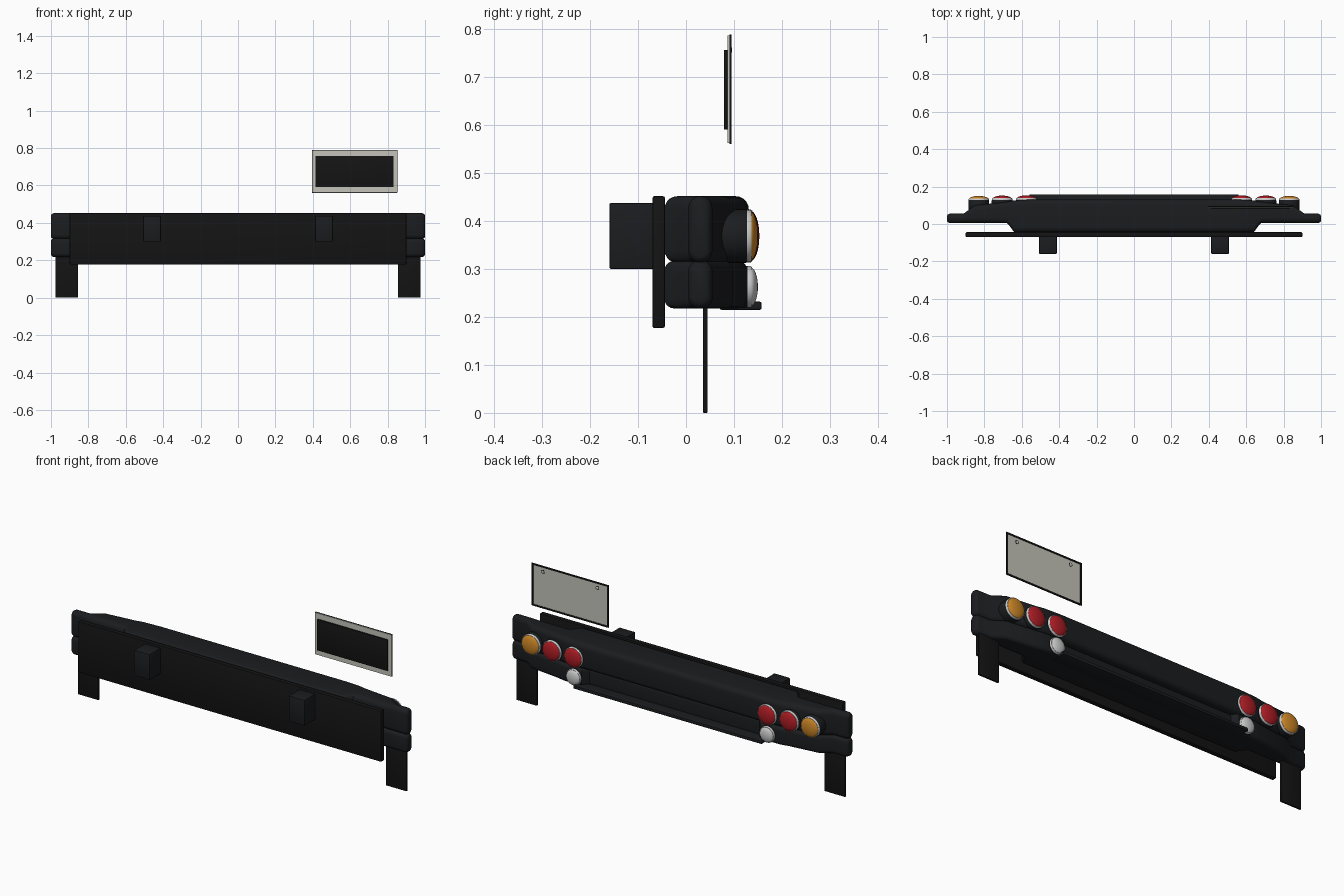
import bpy, bmesh, math
from mathutils import Matrix

if "Cube" in bpy.data.objects:
    bpy.data.objects.remove(bpy.data.objects["Cube"])


def material(name, r, g, b):
    m = bpy.data.materials.new(name)
    m.diffuse_color = (r, g, b, 1)
    m.use_nodes = True
    m.node_tree.nodes["Principled BSDF"].inputs["Base Color"].default_value = m.diffuse_color
    return m


BLACK = material("black_plastic", 0.011, 0.012, 0.014)
RUBBER = material("black_rubber", 0.007, 0.007, 0.007)
RED = material("red_lens", 0.42, 0.012, 0.018)
AMBER = material("amber_lens", 0.6, 0.24, 0.02)
CLEAR = material("clear_lens", 0.62, 0.63, 0.65)
CHROME = material("chrome", 0.6, 0.6, 0.62)
CREAM = material("plate_cream", 0.55, 0.55, 0.49)


def finish(name, bm, mat, angle=35):
    bmesh.ops.recalc_face_normals(bm, faces=bm.faces)
    me = bpy.data.meshes.new(name)
    bm.to_mesh(me)
    bm.free()
    ob = bpy.data.objects.new(name, me)
    bpy.context.collection.objects.link(ob)
    me.materials.append(mat)
    bpy.ops.object.select_all(action='DESELECT')
    ob.select_set(True)
    bpy.context.view_layer.objects.active = ob
    bpy.ops.object.shade_smooth_by_angle(angle=math.radians(angle))
    return ob


def box(name, x, y, z, mat, bevel=0.004):
    bm = bmesh.new()
    bmesh.ops.create_cube(bm, size=1)
    for v in bm.verts:
        for i, (a, b) in enumerate((x, y, z)):
            v.co[i] = a if v.co[i] < 0 else b
    if bevel:
        bmesh.ops.bevel(bm, geom=bm.edges[:], offset=bevel, segments=2,
                        profile=0.5, affect='EDGES')
    return finish(name, bm, mat)


def section(y0, y1, z0, z1, r, n=5):
    # rounded rectangle in the y-z plane
    r = min(r, (y1 - y0) * 0.48, (z1 - z0) * 0.48)
    pts = []
    for k, (cy, cz) in enumerate(((y1 - r, z1 - r), (y0 + r, z1 - r),
                                  (y0 + r, z0 + r), (y1 - r, z0 + r))):
        for i in range(n + 1):
            a = math.pi / 2 * (k + i / n)
            pts.append((cy + r * math.cos(a), cz + r * math.sin(a)))
    return pts


def loft(name, half, z0, z1, r, mat):
    # half: (x, y0, y1, inset) from the outer end inward, mirrored across x
    stations = [(-x, a, b, i) for x, a, b, i in half] + half[::-1]
    bm = bmesh.new()
    rings = [[bm.verts.new((x, *p)) for p in
              section(a + i, b - i, z0 + i, z1 - i, r)]
             for x, a, b, i in stations]
    for p, q in zip(rings, rings[1:]):
        for j in range(len(p)):
            k = (j + 1) % len(p)
            bm.faces.new((p[j], p[k], q[k], q[j]))
    bm.faces.new(rings[0])
    bm.faces.new(rings[-1])
    return finish(name, bm, mat)


def turned(name, x, z, profile, mat, n=40):
    # profile (radius, y) spun about a y-parallel axis
    bm = bmesh.new()
    rings = [[bm.verts.new((x + r * math.cos(math.tau * i / n), y,
                            z + r * math.sin(math.tau * i / n)))
              for i in range(n)] for r, y in profile]
    for p, q in zip(rings, rings[1:]):
        for j in range(n):
            k = (j + 1) % n
            bm.faces.new((p[j], p[k], q[k], q[j]))
    bm.faces.new(rings[0])
    bm.faces.new(rings[-1])
    return finish(name, bm, mat)


def lamp(name, x, z, r, base, height, mat):
    # bezel, chrome ring and domed lens
    turned(name + "_housing", x, z, [(r * 0.95, 0.07), (r, 0.085),
           (r, base - 0.006), (r * 0.96, base)], BLACK)
    turned(name + "_ring", x, z, [(r * 0.98, base - 0.002),
           (r * 0.98, base + 0.004), (r * 0.93, base + 0.008)], CHROME)
    dome = [(r * 0.93 * math.cos(t * math.pi / 16),
             base + 0.004 + (height - 0.004) * math.sin(t * math.pi / 16))
            for t in range(8)]
    dome.append((r * 0.02, base + height))
    turned(name + "_lens", x, z, [(r * 0.93, base)] + dome, mat)


# bumper shell: two stacked lobes
ends = [(1.0, 0.005, 0.055, 0.012), (0.996, 0.005, 0.055, 0.005),
        (0.986, 0.005, 0.055, 0.0), (0.91, 0.005, 0.056, 0.0)]
loft("bumper_upper", ends + [(0.85, 0.005, 0.100, 0), (0.68, 0.005, 0.118, 0),
     (0.665, -0.01, 0.122, 0), (0.64, -0.045, 0.126, 0), (0.55, -0.045, 0.131, 0)],
     0.313, 0.452, 0.027, BLACK)
loft("bumper_lower", ends + [(0.85, 0.005, 0.098, 0), (0.68, 0.005, 0.118, 0),
     (0.665, -0.01, 0.122, 0), (0.64, -0.045, 0.126, 0), (0.53, -0.045, 0.128, 0),
     (0.505, -0.045, 0.098, 0)],
     0.218, 0.317, 0.02, BLACK)
# lower step lip
box("step_lip", (-0.56, 0.56), (0.07, 0.158), (0.215, 0.232), BLACK)

# mounting plate behind the bumper
box("mounting_plate", (-0.9, 0.9), (-0.07, -0.044), (0.177, 0.452), RUBBER)

for s, side in ((-1, "left"), (1, "right")):
    # chassis brackets and mud flaps
    box(side + "_bracket", sorted((s * 0.413, s * 0.507)), (-0.16, -0.06),
        (0.3, 0.438), BLACK)
    box(side + "_mud_flap", sorted((s * 0.855, s * 0.977)), (0.035, 0.045),
        (0.0, 0.3), RUBBER, 0.002)
    # lamp cluster
    lamp(side + "_turn_lamp", s * 0.83, 0.369, 0.056, 0.129, 0.021, AMBER)
    lamp(side + "_brake_lamp", s * 0.705, 0.369, 0.056, 0.130, 0.022, RED)
    lamp(side + "_tail_lamp", s * 0.575, 0.369, 0.056, 0.131, 0.022, RED)
    lamp(side + "_reverse_lamp", s * 0.575, 0.263, 0.044, 0.130, 0.020, CLEAR)

# registration plate with backing, dark border strips and bolts
X0, X1, Z0, Z1, B = 0.395, 0.852, 0.561, 0.789, 0.009
box("plate_backing", (0.415, 0.832), (0.079, 0.088), (0.591, 0.757), RUBBER, 0.001)
box("plate_panel", (X0 + 0.002, X1 - 0.002), (0.087, 0.0925),
    (Z0 + 0.002, Z1 - 0.002), CREAM, 0)
for name, x, z in (("bottom", (X0, X1), (Z0, Z0 + B)), ("top", (X0, X1), (Z1 - B, Z1)),
                   ("left", (X0, X0 + B), (Z0, Z1)), ("right", (X1 - B, X1), (Z0, Z1))):
    box("plate_border_" + name, x, (0.0905, 0.095), z, RUBBER, 0.001)
for i, x in enumerate((0.462, 0.786)):
    turned(f"plate_bolt_washer_{i}", x, 0.757,
           [(0.010, 0.091), (0.010, 0.0935)], RUBBER, 20)
    turned(f"plate_bolt_{i}", x, 0.757,
           [(0.007, 0.092), (0.007, 0.0945), (0.004, 0.096)], CHROME, 20)
